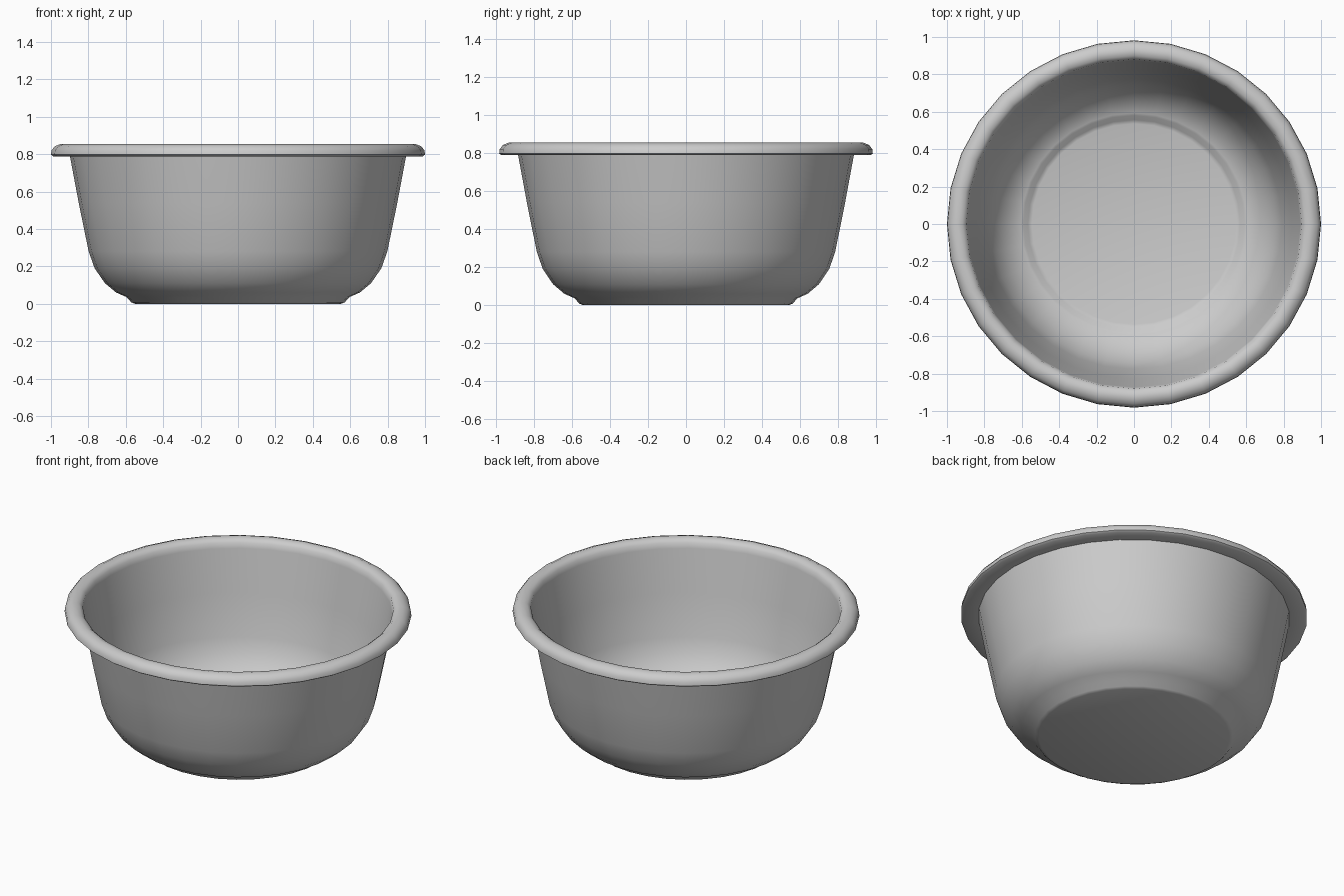
import bpy, bmesh, math

if "Cube" in bpy.data.objects:
    bpy.data.objects.remove(bpy.data.objects["Cube"])

SIDES = 32
Y_SCALE = 0.982  # the bowl is very slightly narrower front to back

# Half section: outside from the base up, round the rolled rim, down the inside
profile = [
    (0, 0), (0.55, 0), (0.57, 0.008), (0.595, 0.036), (0.65, 0.06), (0.71, 0.11),
    (0.765, 0.19), (0.797, 0.28), (0.85, 0.54), (0.897, 0.79),
    (0.985, 0.788), (0.998, 0.797), (0.995, 0.82), (0.978, 0.842), (0.945, 0.855),
    (0.915, 0.849), (0.895, 0.833), (0.888, 0.80),
    (0.842, 0.54), (0.789, 0.284), (0.758, 0.196), (0.704, 0.118), (0.647, 0.069),
    (0.603, 0.048), (0.59, 0.044), (0.566, 0.016), (0.545, 0.01), (0, 0.01),
]


def lathe(name, points):
    bm = bmesh.new()
    verts = [bm.verts.new((r, 0, z)) for r, z in points]
    edges = [bm.edges.new(pair) for pair in zip(verts, verts[1:])]
    bmesh.ops.spin(bm, geom=verts + edges, cent=(0, 0, 0), axis=(0, 0, 1),
                   angle=math.tau, steps=SIDES, use_merge=True)
    bmesh.ops.remove_doubles(bm, verts=bm.verts, dist=0.0005)
    bmesh.ops.scale(bm, vec=(1 / 0.998, Y_SCALE / 0.998, 1), verts=bm.verts)
    bmesh.ops.recalc_face_normals(bm, faces=bm.faces)
    mesh = bpy.data.meshes.new(name)
    bm.to_mesh(mesh)
    bm.free()
    obj = bpy.data.objects.new(name, mesh)
    bpy.context.collection.objects.link(obj)
    bpy.context.view_layer.objects.active = obj
    obj.select_set(True)
    bpy.ops.object.shade_smooth_by_angle(angle=math.radians(50))
    return obj


# Thin-walled bowl with foot and rolled rim
lathe("bowl", profile)
